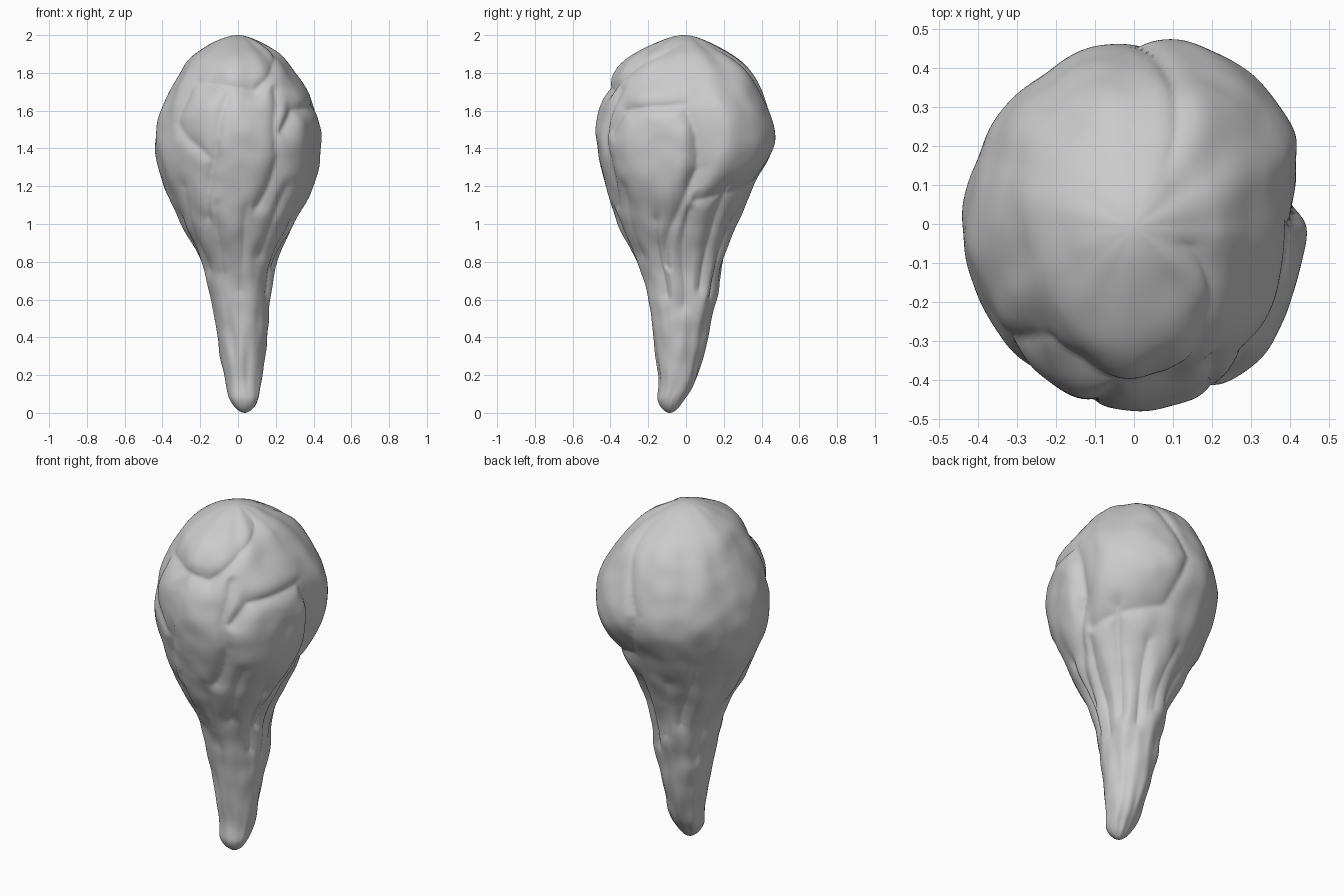
import bpy, bmesh, math
from mathutils import Vector, noise

if "Cube" in bpy.data.objects:
    bpy.data.objects.remove(bpy.data.objects["Cube"])

# Outline: z, half width, y front, y back
ROWS = [
    (0, 0, -.085, -.085), (.06, .07, -.148, -.015), (.2, .1, -.15, .06),
    (.6, .165, -.2, .16), (.8, .207, -.265, .2), (1, .3, -.36, .27),
    (1.2, .392, -.42, .36), (1.4, .43, -.475, .46), (1.6, .412, -.46, .435),
    (1.8, .305, -.36, .35), (1.92, .197, -.225, .205), (2, 0, -.01, -.01)]

# Large seams between the folded masses: (angle from front, z)
CAP = [(-40, 1.75), (-8, 1.72), (14, 1.7), (42, 1.84), (75, 1.94)]
CHEEK = [(-42, 1.76), (-50, 1.55), (-22, 1.34)]
CENTRE_LEFT = [(-8, 1.7), (-12, 1.5), (-32, 1.03)]
CENTRE_RIGHT = [(32, 1.7), (30, 1.35), (19, 1.1)]
RIGHT_LOBE = [(36, 1.5), (45, 1.6), (90, 1.63), (101, 1.3), (75, .8)]
BACK_LOBE = [(150, 1.9), (180, 1.5), (165, 1.22), (105, 1.13)]
SEAMS = [(.024, CAP), (.015, CHEEK), (.02, CENTRE_LEFT), (.022, CENTRE_RIGHT),
         (.026, RIGHT_LOBE), (.018, BACK_LOBE)]

# Strands running down the stem, all leaning the same way
for i in range(12):
    a, top = 10 + 30 * i, 1.1 + .1 * math.sin(i * 2)
    SEAMS.append((.022 if 1 < i < 6 else .012, [(a, top), (a - 9, top - .45 - .1 * math.sin(i * 5))]))

# Bulges and dents: angle, z, angular width, height width, amount
BULGES = [
    (133, 1.52, 34, .28, .035), (66, 1.32, 28, .2, .012), (5, 1.84, 28, .1, .02),
    (-50, 1.52, 24, .2, -.012), (102, 1.42, 9, .25, -.02)]


def outline(i, t):
    """Smooth outline row between rows i and i+1; mirrored past both ends."""
    def row(k):
        if 0 <= k < len(ROWS):
            return Vector(ROWS[k])
        z, w, y0, y1 = ROWS[1 if k < 0 else -2]
        return Vector((z, -w, y1, y0))
    a, b = row(i), row(i + 1)
    m0, m1 = (b - row(i - 1)) / 2, (row(i + 2) - a) / 2
    return (a * (2*t**3 - 3*t*t + 1) + m0 * (t**3 - 2*t*t + t)
            + b * (3*t*t - 2*t**3) + m1 * (t**3 - t*t))


def wrap(d):
    return (d + 180) % 360 - 180


def seam_distance(a, z, r, path):
    best = 9
    k = math.radians(1) * r
    for (a0, z0), (a1, z1) in zip(path, path[1:]):
        du, dv = (a1 - a0) * k, z1 - z0
        pu, pv = wrap(a - a0) * k, z - z0
        t = max(0, min(1, (pu * du + pv * dv) / (du * du + dv * dv)))
        best = min(best, math.hypot(pu - t * du, pv - t * dv))
    return best


def relief(a, z, r, near):
    h = 0
    for ba, bz, wa, wz, amount in BULGES:
        q = (wrap(a - ba) / wa) ** 2 + ((z - bz) / wz) ** 2
        h += amount * math.exp(-q * q * .6)
    cut = 0
    for depth, path in near:
        # fine crease with a wide rounded shoulder
        d = seam_distance(a, z, r, path) / .022
        cut = max(cut, depth * (.6 * math.exp(-d) + .4 * math.exp(-d * d / 4)))
    return h - cut


# Body: one lofted skin with the relief pushed into it
SIDES, STEPS = 180, 18
bm = bmesh.new()
rings = []
for i in range(len(ROWS) - 1):
    for s in range(STEPS):
        if i + s == 0:
            continue
        z, rx, y0, y1 = outline(i, s / STEPS)
        cx, cy, ry = .035 * max(0, 1 - z), (y0 + y1) / 2, (y1 - y0) / 2
        r = (rx + ry) / 2
        near = [m for m in SEAMS
                if min(p[1] for p in m[1]) - .15 < z < max(p[1] for p in m[1]) + .15]
        ring = []
        for j in range(SIDES):
            a = 360 * j / SIDES
            sn, c = math.sin(math.radians(a)), math.cos(math.radians(a))
            # wobble the seams so they look grown
            wob = noise.noise(Vector((sn * 2, c * 2, z * 3)))
            h = relief(a + 6 * wob, z + .02 * wob, r, near)
            # broad and fine lumps
            h += .014 * noise.noise(Vector((sn * 2.2, c * 2.2, z * 4 + 7)))
            h += .008 * noise.noise(Vector((sn * 9 * r, c * 9 * r, z * 8)))
            h *= min(1, r / .15)
            ring.append(bm.verts.new((cx + sn * (rx + h), cy - c * (ry + h), z)))
        rings.append(ring)
for lo, hi in zip(rings, rings[1:]):
    for j in range(SIDES):
        k = (j + 1) % SIDES
        bm.faces.new((lo[j], lo[k], hi[k], hi[j]))

# Close the foot and the crown
for ring, x, row in ((rings[0], .035, ROWS[0]), (rings[-1], 0, ROWS[-1])):
    tip = bm.verts.new((x, row[2], row[0]))
    for j in range(SIDES):
        bm.faces.new((tip, ring[j], ring[(j + 1) % SIDES]))
bmesh.ops.recalc_face_normals(bm, faces=bm.faces)
for f in bm.faces:
    f.smooth = True
mesh = bpy.data.meshes.new("folded_bulb")
bm.to_mesh(mesh)
bm.free()
body = bpy.data.objects.new("folded_bulb", mesh)
bpy.context.collection.objects.link(body)
